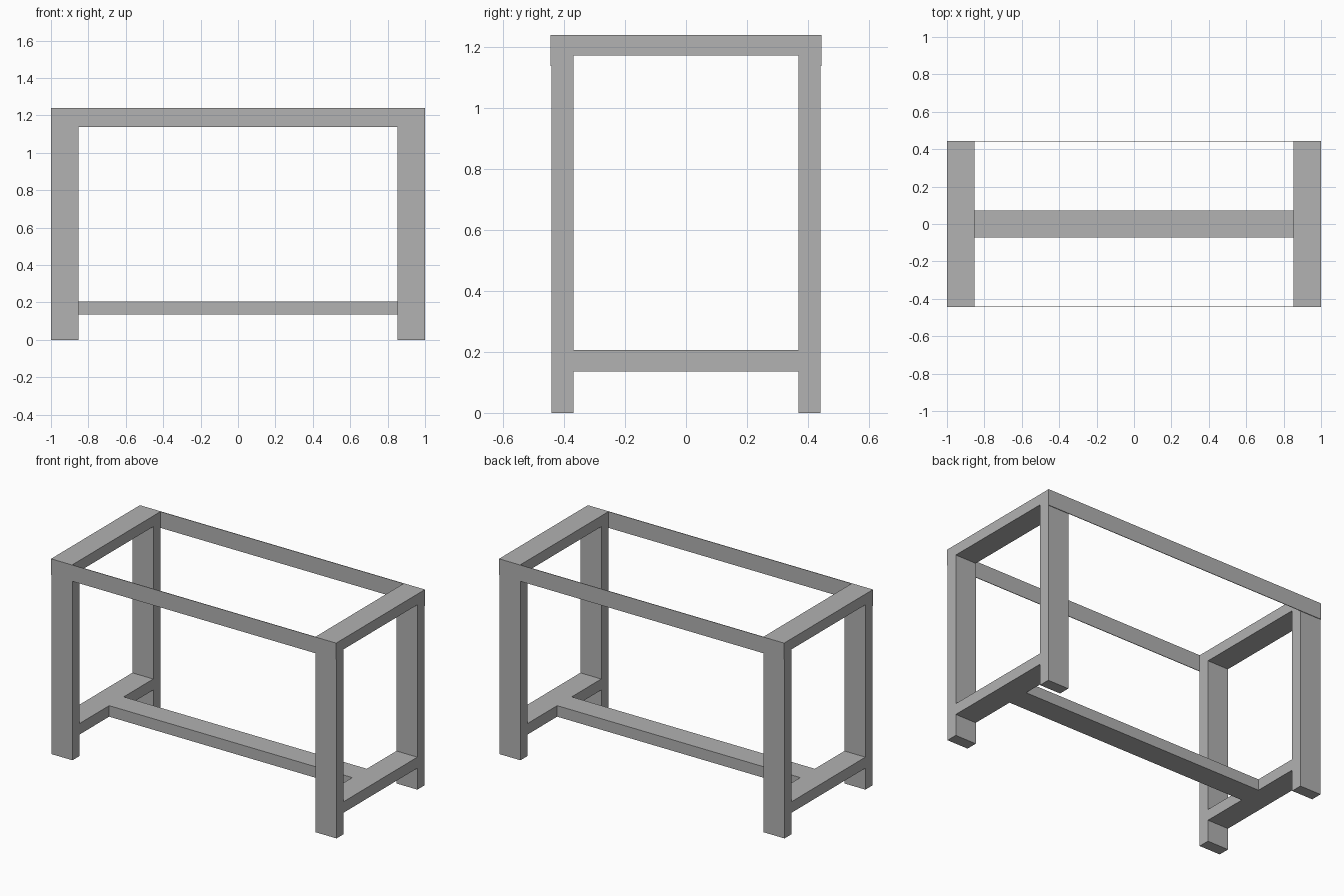
import bpy
from mathutils import Vector

cube = bpy.data.objects.get("Cube")
if cube:
    bpy.data.objects.remove(cube, do_unlink=True)

# Single flat colour
COLOUR = (0.445, 0.445, 0.445, 1)
grey = bpy.data.materials.new("grey_metal")
grey.use_nodes = True
grey.diffuse_color = COLOUR
grey.node_tree.nodes["Principled BSDF"].inputs["Base Color"].default_value = COLOUR


def box(name, low, high):
    """Axis-aligned bar between two opposite corners."""
    low, high = Vector(low), Vector(high)
    bpy.ops.mesh.primitive_cube_add(size=1)
    obj = bpy.context.object
    obj.name = name
    for v in obj.data.vertices:
        v.co = (low + high) / 2 + v.co * (high - low)
    obj.data.materials.append(grey)


INNER_X = 0.853            # inner side of the end frames
LEG_IN, LEG_OUT = 0.369, 0.441
RAIL_OUT = 0.445           # outer face of the thin rails
TOP, TOP_LOW = 1.24, 1.172
BAR_LOW, BAR_HIGH = 0.136, 0.206

# End frames: two legs, a top bar and a lower bar on each side
for side, sx in (("left", 1), ("right", -1)):
    x0, x1 = sorted((sx * INNER_X, sx))
    for end, sy in (("front", -1), ("back", 1)):
        y0, y1 = sorted((sy * LEG_IN, sy * LEG_OUT))
        box(f"{end}_{side}_leg", (x0, y0, 0), (x1, y1, TOP))
    box(f"{side}_top_bar", (x0, -LEG_IN, TOP_LOW), (x1, LEG_IN, TOP))
    box(f"{side}_lower_bar", (x0, -LEG_IN, BAR_LOW), (x1, LEG_IN, BAR_HIGH))

# Thin flat rails across the front and back
for end, sy in (("front", -1), ("back", 1)):
    y0, y1 = sorted((sy * LEG_OUT, sy * RAIL_OUT))
    box(f"{end}_rail", (-1, y0, 1.137), (1, y1, TOP))

# Central stretcher joining the lower bars
box("stretcher", (-INNER_X, -0.073, BAR_LOW), (INNER_X, 0.073, BAR_HIGH))
